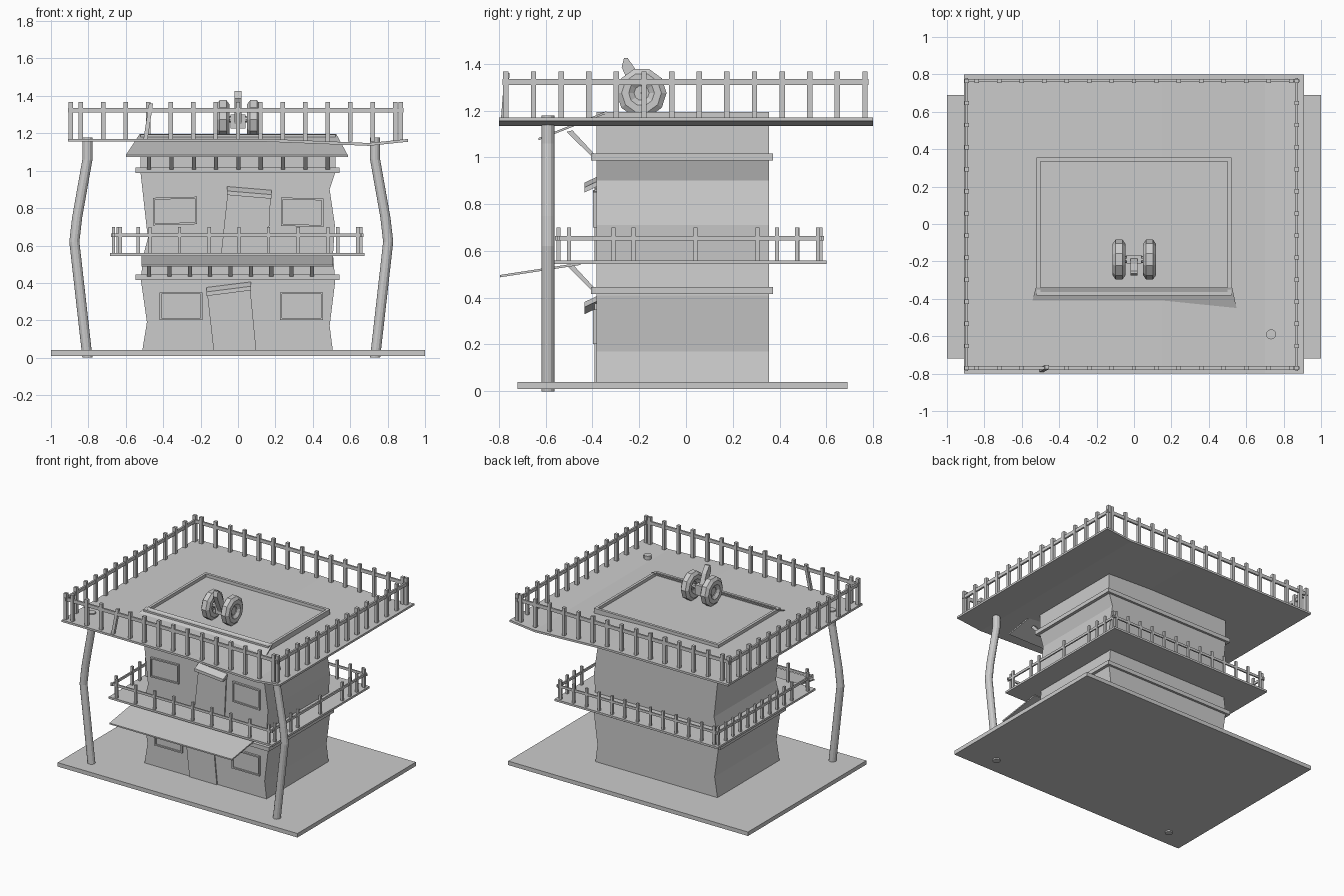
import bpy, bmesh, math
from mathutils import Vector

if "Cube" in bpy.data.objects:
    bpy.data.objects.remove(bpy.data.objects["Cube"])


def make(name, verts, faces):
    me = bpy.data.meshes.new(name)
    me.from_pydata(verts, [], faces)
    bm = bmesh.new()
    bm.from_mesh(me)
    bmesh.ops.recalc_face_normals(bm, faces=bm.faces)
    bm.to_mesh(me)
    bm.free()
    ob = bpy.data.objects.new(name, me)
    bpy.context.collection.objects.link(ob)
    return ob


def prism(name, pts, offset):
    """Extrude a closed 3D outline by an offset vector."""
    n, off = len(pts), Vector(offset)
    a = [Vector(p) for p in pts]
    faces = [list(range(n)), list(range(n, 2 * n))]
    faces += [[i, (i + 1) % n, n + (i + 1) % n, n + i] for i in range(n)]
    return make(name, a + [p + off for p in a], faces)


def box(name, x0, x1, y0, y1, z0, z1):
    return prism(name, [(x0, y0, z0), (x1, y0, z0), (x1, y1, z0), (x0, y1, z0)], (0, 0, z1 - z0))


def beam(name, a, b, w, d):
    """Rectangular bar from a to b, w wide in x and d thick in y."""
    a, b = Vector(a), Vector(b)
    pts = [a + Vector((sx * w / 2, sy * d / 2, 0)) for sx, sy in ((-1, -1), (1, -1), (1, 1), (-1, 1))]
    return prism(name, pts, b - a)


def tube(name, path, r, sides):
    """Round pole with horizontal rings along a mostly vertical path."""
    verts, faces, k = [], [], sides
    for x, y, z in path:
        verts += [(x + r * math.cos(2 * math.pi * i / k), y + r * math.sin(2 * math.pi * i / k), z) for i in range(k)]
    for j in range(len(path) - 1):
        faces += [[j * k + i, j * k + (i + 1) % k, (j + 1) * k + (i + 1) % k, (j + 1) * k + i] for i in range(k)]
    faces += [list(range(k)), list(range(len(verts) - k, len(verts)))]
    return make(name, verts, faces)


def lathe_x(name, profile, cx, cy, cz, sides):
    """Closed (x, radius) ring profile spun around the x axis."""
    m = len(profile)
    verts = [(cx + x, cy + r * math.cos(2 * math.pi * i / sides), cz + r * math.sin(2 * math.pi * i / sides))
             for i in range(sides) for x, r in profile]
    faces = [[i * m + j, i * m + (j + 1) % m, (i + 1) % sides * m + (j + 1) % m, (i + 1) % sides * m + j]
             for i in range(sides) for j in range(m)]
    return make(name, verts, faces)


def spread(a, b, n):
    return [a + (b - a) * i / (n - 1) for i in range(n)]


def railing(name, x0, x1, y0, y1, zb, zt, r0, r1, w, front, back, left, right):
    for x in front:
        box(name + "_post", x - w / 2, x + w / 2, y0 - w / 2, y0 + w / 2, zb, zt)
    for x in back:
        box(name + "_post", x - w / 2, x + w / 2, y1 - w / 2, y1 + w / 2, zb, zt)
    for side, ys in ((x0, left), (x1, right)):
        for y in ys:
            box(name + "_post", side - w / 2, side + w / 2, y - w / 2, y + w / 2, zb, zt)
    t = w * 0.3
    for y in (y0, y1):
        box(name + "_rail", x0 - 0.015, x1 + 0.015, y - t, y + t, r0, r1)
    for x in (x0, x1):
        box(name + "_rail", x - t, x + t, y0 - 0.015, y1 + 0.015, r0, r1)


# base slab
box("base_slab", -1, 1, -0.72, 0.69, 0.01, 0.04)

# building body with uneven side walls
left = [(-.513, .03), (-.487, .19), (-.52, .42), (-.505, .55), (-.482, .64), (-.5, .8), (-.52, .98), (-.52, 1.17)]
right = [(.52, 1.17), (.52, .99), (.49, .9), (.518, .71), (.508, .55), (.52, .41), (.49, .17), (.508, .03)]
prism("building_body", [(x, -.383, z) for x, z in left + right], (0, .738, 0))

# raised rim of the walls on the roof
for y in (-.383, .335):
    box("roof_rim", -.52, .52, y, y + .02, 1.14, 1.193)
for x in (-.52, .5):
    box("roof_rim", x, x + .02, -.383, .355, 1.14, 1.193)

# ledges and awning struts for both storeys
for z in (.415, .987):
    box("ledge", -.547, .542, -.407, .372, z, z + .03)
    for x in spread(-.475, .395 if z < .5 else .48, 9):
        prism("awning_strut", [(x - .011, -.385, z + .02), (x - .011, -.407, z + .02),
                               (x - .011, -.51, z + .122), (x - .011, -.485, z + .128)], (.022, 0, 0))

# sloping awnings
prism("lower_awning", [(-.515, -.796, .487), (.507, -.796, .487), (.507, -.45, .54), (-.515, -.45, .54)], (0, 0, .01))
prism("upper_awning", [(-.6, -.63, 1.073), (.587, -.63, 1.073), (.525, -.34, 1.187), (-.525, -.34, 1.187)], (0, 0, .01))

# balcony
box("balcony_floor", -.685, .677, -.562, .6, .545, .56)
railing("balcony", -.665, .657, -.545, .575, .555, .7, .645, .663, .017,
        spread(-.63, .64, 9), spread(-.64, .64, 13),
        [-.5] + spread(-.31, .565, 11), [-.5, -.31, -.225, .04, .305, .39, .475, .565])

# sagging roof deck
top = [(-.91, 1.17), (.15, 1.17), (.7, 1.148), (.91, 1.17)]
under = [(x, z - .015) for x, z in reversed(top)]
prism("roof_deck", [(x, -.8, z) for x, z in top + under], (0, 1.6, 0))
front = [x for x in spread(-.84, .84, 15) if not -.55 < x < -.4]
railing("deck", -.895, .87, -.77, .765, 1.155, 1.367, 1.31, 1.335, .023,
        front, spread(-.84, .84, 15), spread(-.77, .765, 14), spread(-.77, .765, 14))
beam("loose_post", (-.495, -.78, 1.165), (-.465, -.765, 1.36), .022, .022)

# bent support poles
for x, s in ((-.805, -1), (.733, 1)):
    path = [(x, -.59, 0), (x + .07 * s, -.59, .62), (x + .055 * s, -.59, .75), (x, -.59, 1.06), (x, -.59, 1.178)]
    tube("support_pole", path, .027, 12)

# crooked doors with tilted lintels
for z0, bl, br, tl, tr in ((.035, -.13, .098, (-.165, .345), (.065, .375)),
                           (.56, -.09, .16, (-.055, .885), (.175, .865))):
    prism("door", [(bl, -.392, z0), (br, -.392, z0), (tr[0], -.392, tr[1]), (tl[0], -.392, tl[1])], (0, .02, 0))
    prism("door_lintel", [(tl[0] - .004, -.38, tl[1] + .01), (tr[0] + .004, -.38, tr[1] + .01),
                          (tr[0] + .004, -.433, tr[1] - .015), (tl[0] - .004, -.433, tl[1] - .015)], (0, 0, .022))

# window frames and panes
for x0, x1, z0, z1, tilt in ((-.42, -.19, .202, .35, 0), (.225, .455, .202, .35, 0),
                             (-.455, -.22, .708, .855, .006), (.23, .457, .705, .857, -.006)):
    def rect(i, y):
        return [(x0 + i, y, z0 + i), (x1 - i, y, z0 + i + tilt), (x1 - i, y, z1 - i + tilt), (x0 + i, y, z1 - i)]
    v = rect(0, -.398) + rect(.01, -.398) + rect(0, -.38) + rect(.01, -.38)
    f = []
    for i in range(4):
        j = (i + 1) % 4
        f += [[i, j, 4 + j, 4 + i], [i, j, 8 + j, 8 + i], [4 + i, 4 + j, 12 + j, 12 + i]]
    make("window_frame", v, f)
    prism("window_pane", rect(.008, -.388), (0, .015, 0))

# twin wheels with axle and lever on the roof
tyre = [(-.018, .032), (-.034, .055), (-.034, .085), (-.018, .107), (.018, .107), (.034, .085), (.034, .055), (.018, .032)]
for x in (-.08, .083):
    lathe_x("roof_wheel", tyre, x, -.19, 1.275, 10)
    lathe_x("wheel_hub", [(-.012, .002), (-.012, .035), (.012, .035), (.012, .002)], x, -.19, 1.275, 10)
lathe_x("axle", [(-.085, .001), (-.085, .018), (.085, .018), (.085, .001)], 0, -.19, 1.275, 10)
box("wheel_mount", -.04, .04, -.21, -.165, 1.225, 1.3)
prism("lever", [(-.018, -.165, 1.25), (-.018, -.215, 1.25), (-.018, -.275, 1.385),
                (-.018, -.265, 1.425), (-.018, -.25, 1.425), (-.018, -.215, 1.375)], (.036, 0, 0))
